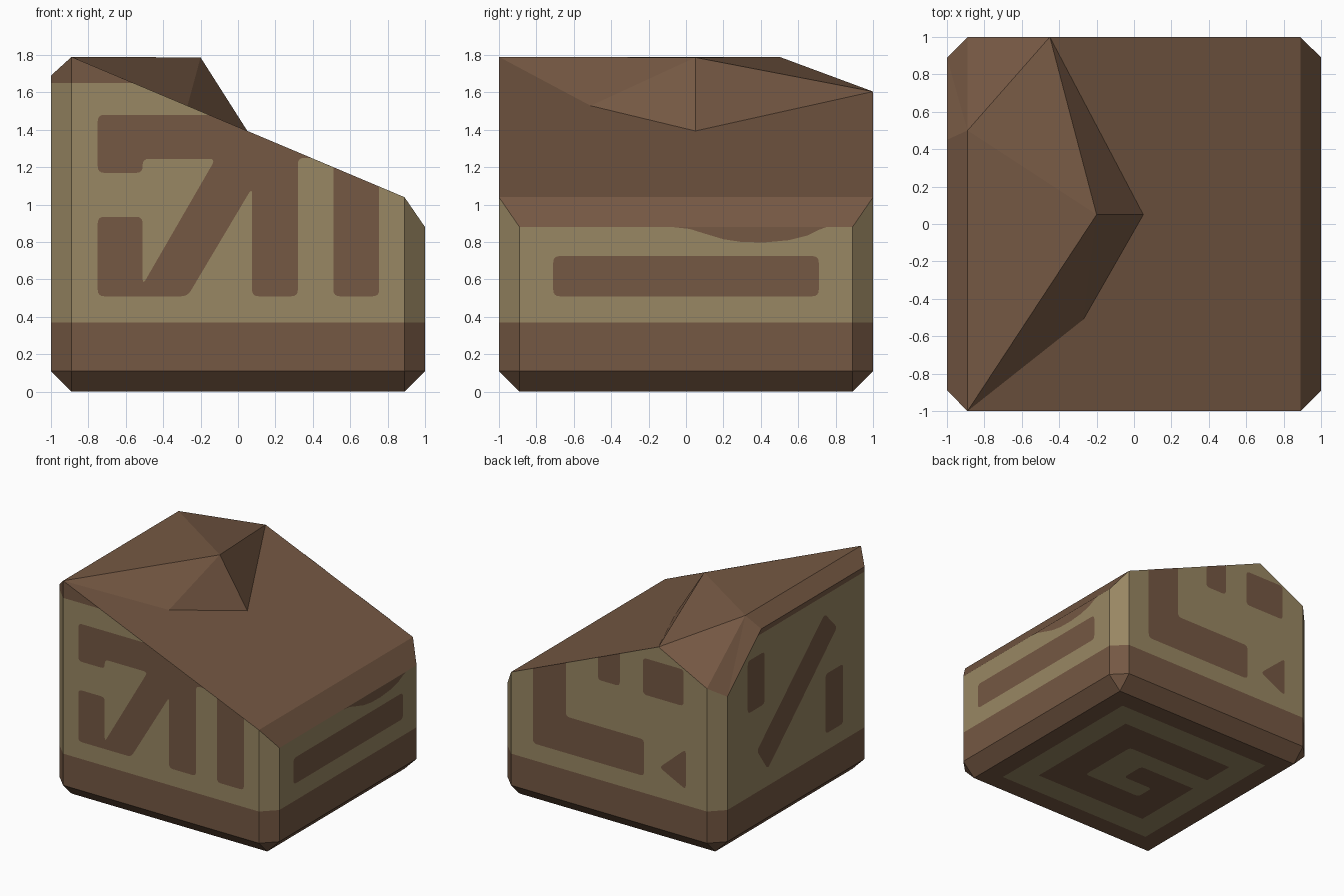
import bpy, bmesh
from mathutils import Vector

if "Cube" in bpy.data.objects:
    bpy.data.objects.remove(bpy.data.objects["Cube"])


def material(name, rgb):
    lin = [((c / 255 + 0.055) / 1.055) ** 2.4 for c in rgb]
    m = bpy.data.materials.new(name)
    m.diffuse_color = (*lin, 1)
    m.use_nodes = True
    m.node_tree.nodes["Principled BSDF"].inputs["Base Color"].default_value = m.diffuse_color
    return m


brown = material("brown stone", (117, 88, 67))
tan = material("tan stone", (153, 135, 99))


def add_object(name, bm, mats):
    me = bpy.data.meshes.new(name)
    bm.to_mesh(me)
    bm.free()
    for m in mats:
        me.materials.append(m)
    ob = bpy.data.objects.new(name, me)
    bpy.context.collection.objects.link(ob)
    return ob


# Broken block: chamfered base, slanted break on top, raised chipped peak
I, O = 0.89, 1.0


def cut(x):
    """Height of the slanted break."""
    return 1.79 - 0.4213 * (x + I)


ring = [(-I, -O), (I, -O), (O, -I), (O, I), (I, O), (-I, O), (-O, I), (-O, -I)]
heights = [1.79, 1.04, 0.88, 0.88, 1.04, 1.38, 1.30, 1.69]
bm = bmesh.new()
b = [bm.verts.new((x, y, 0)) for x, y in [(-I, -I), (I, -I), (I, I), (-I, I)]]
o = [bm.verts.new((x, y, 0.11)) for x, y in ring]
t = [bm.verts.new((x, y, z)) for (x, y), z in zip(ring, heights)]
foot = bm.verts.new((-0.27, -0.51, cut(-0.27)))
nose = bm.verts.new((0.05, 0.05, cut(0.05)))
back = bm.verts.new((-0.45, 1, cut(-0.45)))
peak = bm.verts.new((-0.2, 0.05, 1.787))
ridge = bm.verts.new((-I, 0.5, 1.79))
chip = bm.verts.new((-O, 0.45, 1.69))

bm.faces.new(b)
for k in range(8):
    n = (k + 1) % 8
    extra = {4: [back], 6: [chip]}.get(k, [])
    bm.faces.new([o[k], o[n], t[n]] + extra[::-1] + [t[k]])
    if k % 2 == 0:
        bm.faces.new([o[k], o[n], b[(k // 2 + 1) % 4], b[k // 2]])
    else:
        bm.faces.new([o[k], o[n], b[((k + 1) // 2) % 4]])
for f in ([t[0], foot, nose, back, t[4], t[1]], [t[1], t[2], t[3], t[4]],
          [t[0], foot, peak], [foot, nose, peak], [nose, back, peak],
          [t[0], peak, ridge], [ridge, peak, back], [ridge, back, t[5]],
          [ridge, t[5], t[6]], [ridge, t[6], chip], [t[0], ridge, chip, t[7]]):
    bm.faces.new(f)
bmesh.ops.recalc_face_normals(bm, faces=bm.faces)
# Colour breaks: brown foot band and brown rim, tan upright sides between
for z in (0.37, 1.65):
    bmesh.ops.bisect_plane(bm, geom=bm.verts[:] + bm.edges[:] + bm.faces[:],
                           plane_co=(0, 0, z), plane_no=(0, 0, 1))
bm.normal_update()
for f in bm.faces:
    zc = f.calc_center_median().z
    if abs(f.normal.z) < 0.1 and 0.37 < zc < 1.65:
        f.material_index = 1
add_object("broken_block", bm, [brown, tan])


# Painted patterns: thin flat shapes with rounded corners on each side
def rounded(pts, d=0.035):
    out = []
    for i, p in enumerate(pts):
        c = Vector(p[:2])
        if len(p) == 3:          # third value marks a sharp corner
            out.append(c)
            continue
        a, e = Vector(pts[i - 1][:2]), Vector(pts[(i + 1) % len(pts)][:2])
        s = c + (a - c).normalized() * min(d, (a - c).length * 0.45)
        f = c + (e - c).normalized() * min(d, (e - c).length * 0.45)
        for k in range(5):
            w = k / 4
            out.append(s * (1 - w) ** 2 + c * 2 * w * (1 - w) + f * w * w)
    return out


def rect(u0, u1, v0, v1, *sharp):
    return [(u0, v0, *sharp), (u1, v0, *sharp), (u1, v1, *sharp), (u0, v1, *sharp)]


def paint(name, mat, place, normal, shapes):
    bm = bmesh.new()
    for pts in shapes:
        f = bm.faces.new([bm.verts.new(place(p.x, p.y)) for p in rounded(pts)])
        f.normal_update()
        if f.normal.dot(Vector(normal)) < 0:
            f.normal_flip()
    bmesh.ops.triangulate(bm, faces=bm.faces)
    add_object(name, bm, [mat])


E = 1.002
paint("front_pattern", brown, lambda u, v: (u, -E, v), (0, -1, 0), [
    [(-0.75, 1.48), (-0.75, 1.17), (-0.51, 1.17), (-0.51, 1.245), (-0.12, 1.245),
     (-0.51, 0.57), (-0.51, 0.935), (-0.75, 0.935), (-0.75, 0.51), (-0.27, 0.51),
     (0.075, 1.09), (0.075, 0.51), (0.32, 0.51), (0.32, 1.25),
     (0.392, 1.25, 0), (-0.154, 1.48, 0)],
    [(0.51, 0.51), (0.755, 0.51), (0.755, cut(0.755), 0), (0.51, cut(0.51), 0)],
])
paint("right_pattern", brown, lambda u, v: (E, u, v), (1, 0, 0), [
    rect(-0.71, 0.71, 0.51, 0.725),
    [(-0.07, 0.88, 0), (0.02, 0.87, 0), (0.1, 0.845, 0), (0.2, 0.815, 0), (0.3, 0.8, 0),
     (0.42, 0.798, 0), (0.55, 0.81, 0), (0.65, 0.835, 0), (0.71, 0.865, 0), (0.75, 0.88, 0)],
])
paint("back_pattern", brown, lambda u, v: (u, E, v), (0, 1, 0), [
    [(0.69, cut(0.69), 0), (0.69, 0.51), (-0.32, 0.51), (-0.32, 0.81), (0.39, 0.81),
     (0.39, cut(0.39), 0)],
    [(0.1, cut(0.1), 0), (0.1, 1.19), (-0.1, 1.19), (-0.1, cut(-0.1), 0)],
    rect(-0.68, -0.31, 1.18, 1.48),
    [(-0.46, 0.62), (-0.70, 0.83), (-0.70, 0.50)],
])
paint("left_pattern", brown, lambda u, v: (-E, u, v), (-1, 0, 0), [
    rect(0.41, 0.63, 1.06, 1.49),
    rect(-0.61, -0.38, 0.51, 1.0),
    [(-0.37, 1.5), (-0.53, 1.33), (0.37, 0.51), (0.51, 0.71)],
])
# Underside: square ring with a hook winding into the middle
R, r = 0.73, 0.53
paint("underside_pattern", tan, lambda u, v: (u, v, -0.002), (0, 0, -1), [
    rect(-R, R, -R, -r, 0), rect(-R, R, r, R, 0),
    rect(-R, -r, -r, r, 0), rect(r, R, -r, r, 0),
    [(-r, 0.26, 0), (0.26, 0.26), (0.26, -0.28), (-0.28, -0.28), (-0.28, -0.12),
     (0.0, -0.12), (0.0, 0.09), (-r, 0.09, 0)],
])
